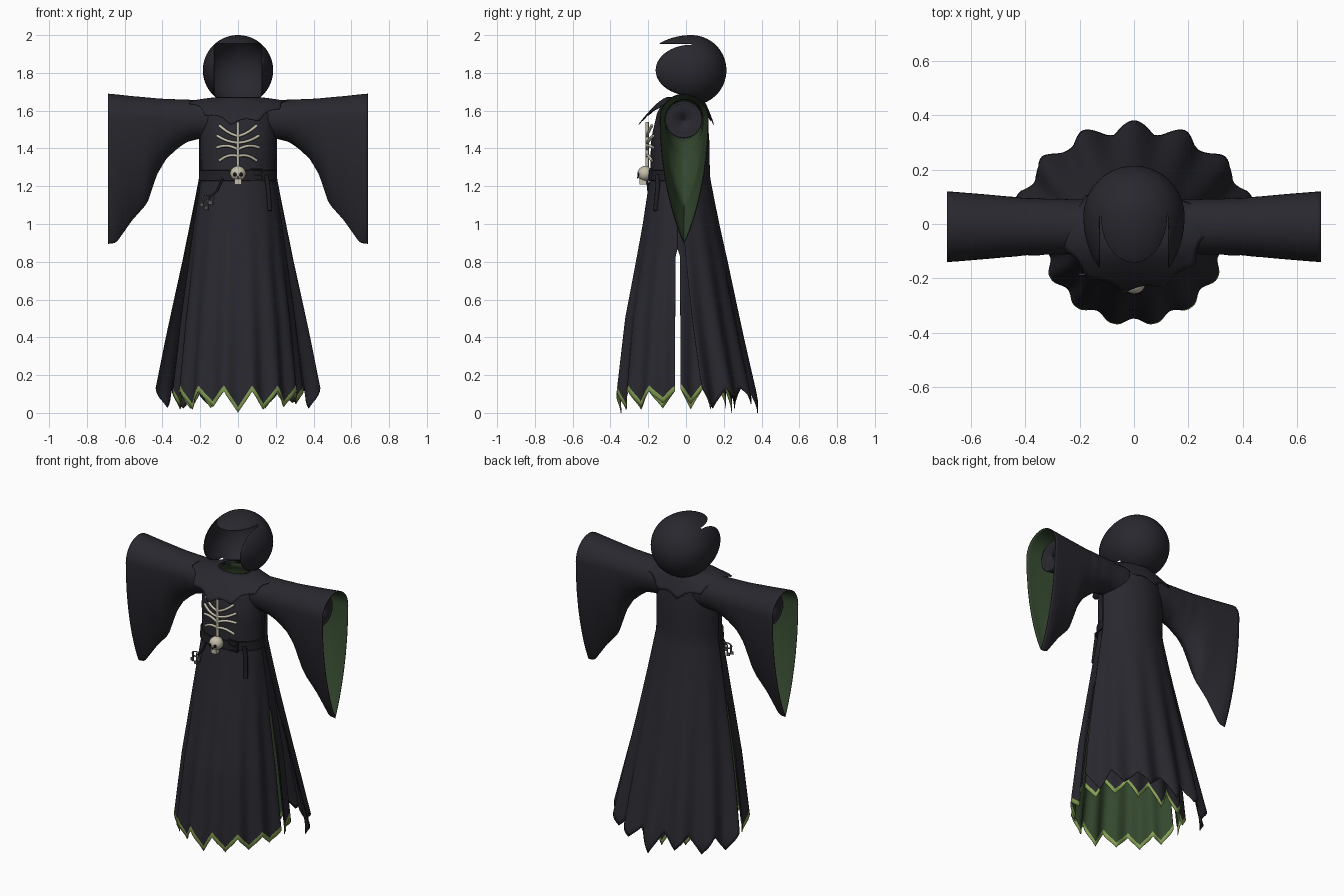
import bpy, bmesh, math, random
from mathutils import Vector

random.seed(4)
if "Cube" in bpy.data.objects:
    bpy.data.objects.remove(bpy.data.objects["Cube"])


def material(name, rgb):
    m = bpy.data.materials.new(name)
    m.use_nodes = True
    m.diffuse_color = (*rgb, 1)
    m.node_tree.nodes["Principled BSDF"].inputs["Base Color"].default_value = (*rgb, 1)
    return m


CLOTH = material("charcoal cloth", (.021, .021, .028))
LINING = material("dark green lining", (.035, .065, .028))
TRIM = material("lime trim", (.24, .36, .09))
LEATHER = material("black leather", (.014, .014, .018))
BONE = material("bone", (.55, .51, .4))
METAL = material("old metal", (.12, .12, .115))
VOID = material("black sockets", (.006, .006, .006))


def interp(keys, v):
    """Linear look-up in rows of (position, value, value, ...)."""
    keys = sorted(keys)
    if v <= keys[0][0]:
        return keys[0][1:]
    for a, b in zip(keys, keys[1:]):
        if v <= b[0]:
            f = (v - a[0]) / (b[0] - a[0])
            return [p + (q - p) * f for p, q in zip(a[1:], b[1:])]
    return keys[-1][1:]


def finish(bm, name, mats, smooth=True):
    me = bpy.data.meshes.new(name)
    bm.to_mesh(me)
    bm.free()
    for m in mats:
        me.materials.append(m)
    if smooth:
        me.shade_smooth()
    ob = bpy.data.objects.new(name, me)
    bpy.context.collection.objects.link(ob)
    return ob


def sheet(name, rows, mats, closed=False, edge_mat=0, thick=.004, mirror=False):
    """Cloth sheet from rows of points, lined on its inner side."""
    bm = bmesh.new()
    vs = [[bm.verts.new(p) for p in row] for row in rows]
    n = len(rows[0])
    for r in range(len(rows) - 1):
        for c in range(n if closed else n - 1):
            d = (c + 1) % n
            f = bm.faces.new((vs[r][c], vs[r + 1][c], vs[r + 1][d], vs[r][d]))
            f.material_index = edge_mat if r == len(rows) - 2 else 0
    ob = finish(bm, name, mats)
    if mirror:
        ob.modifiers.new("other_side", 'MIRROR')
    s = ob.modifiers.new("lining", 'SOLIDIFY')
    s.thickness, s.offset, s.material_offset = thick, -1, 1
    return ob


def tube(name, pts, radius, mat):
    cu = bpy.data.curves.new(name, 'CURVE')
    cu.dimensions, cu.bevel_depth, cu.bevel_resolution = '3D', radius, 2
    cu.use_fill_caps = True
    sp = cu.splines.new('POLY')
    sp.points.add(len(pts) - 1)
    for p, co in zip(sp.points, pts):
        p.co = (*co, 1)
    cu.materials.append(mat)
    ob = bpy.data.objects.new(name, cu)
    bpy.context.collection.objects.link(ob)


def box(name, loc, size, mat):
    bm = bmesh.new()
    bmesh.ops.create_cube(bm, size=1)
    for v in bm.verts:
        v.co = Vector(loc) + v.co * Vector(size)
    return finish(bm, name, [mat], False)


def ball(name, loc, size, mat, seg=24):
    bm = bmesh.new()
    bmesh.ops.create_uvsphere(bm, u_segments=seg, v_segments=seg // 2, radius=1)
    for v in bm.verts:
        v.co = Vector(loc) + v.co * Vector(size)
    return finish(bm, name, [mat])


# Robe sections: height, half width, front depth, back depth
Y0 = -.045
BODY = [(1.665, .11, .06, .10), (1.6, .19, .105, .14), (1.45, .2, .14, .155), (1.25, .195, .145, .16),
        (1, .232, .185, .19), (.5, .295, .275, .25), (.08, .335, .318, .275)]
CLOAK = [(1.655, .12, .08, .12), (1.6, .2, .1, .155), (1.45, .208, .13, .168), (1.25, .206, .14, .172),
         (1, .255, .18, .22), (.8, .295, .2, .262), (.4, .383, .2, .34), (.08, .45, .2, .405)]


def ring_point(keys, a, z, grow=0):
    rx, front, back = interp(keys, z)
    ry = front if math.sin(a) < 0 else back
    return ((rx + grow) * math.cos(a), Y0 + (ry + grow) * math.sin(a), z)


def front_y(x, z):
    rx, front, _ = interp(BODY, z)
    return Y0 - front * math.sqrt(max(0, 1 - (x / rx) ** 2))


def skirt(name, keys, start, opening, top, jags, folds, mats, valley, edge_mat):
    """Half-round robe panel with folds, open sides and a ragged hem."""
    cols = jags * 12
    tips = [random.uniform(.015, .055) for _ in range(jags)]
    tips[jags // 2] = .0
    rows = []
    steps = 40
    for r in range(steps + 2):
        row = []
        for c in range(cols + 1):
            u = c / cols
            j = min(int(u * jags), jags - 1)
            tri = abs(2 * (u * jags - j) - 1)
            hem = tips[j] + (valley - tips[j]) * tri
            z = hem if r == steps + 1 else top + (hem + .03 - top) * r / steps
            d = interp(opening, z)[0]
            a = start + d + (math.pi - 2 * d) * u
            swell = .05 * max(0, (1.15 - z) / 1.1) * math.cos(folds * math.pi * u)
            x, y, z = ring_point(keys, a, z)
            row.append((x * (1 + swell), Y0 + (y - Y0) * (1 + swell), z))
        rows.append(row)
    return sheet(name, rows, mats, edge_mat=edge_mat)


LINED = [CLOTH, LINING, TRIM, TRIM]
skirt("robe_front", BODY, math.pi, [(.84, .045), (.87, 0)], 1.665, 7, 14, LINED, .115, 2)
skirt("robe_back", BODY, 0, [(.84, .06), (.87, 0)], 1.66, 7, 12, LINED, .125, 2)
skirt("back_cloak", CLOAK, 0, [(.1, .33), (1.25, .08)], 1.65, 7, 12, [CLOTH, CLOTH], .13, 0)

# Shoulder mantle with a ragged edge
rows = []
for r in range(9):
    t = r / 8
    row = []
    for c in range(96):
        a = c * math.tau / 96
        s = math.sin(a)
        jag = 1 - .16 * t * abs(math.sin(a * 5.5))
        ry = (.07 + .155 * t * jag) if s < 0 else (.11 + .07 * t * jag)
        row.append(((.1 + .17 * t * jag) * math.cos(a), -.03 + ry * s,
                    1.672 - (.024 + .125 * s * s) * (t * jag) ** 1.4))
    rows.append(row)
sheet("shoulder_mantle", rows, [CLOTH, CLOTH], closed=True)

# Wide drooping sleeves: position, top, bottom, half depth
SLEEVE = [(.1, 1.655, 1.45, .1), (.21, 1.657, 1.45, .1), (.27, 1.658, 1.435, .102), (.32, 1.66, 1.4, .103),
          (.38, 1.662, 1.345, .105), (.43, 1.665, 1.26, .108), (.48, 1.67, 1.11, .113),
          (.56, 1.677, 1.02, .12), (.645, 1.686, .9, .127), (.687, 1.69, .895, .13)]
rows = []
for r in range(37):
    x = .1 + .587 * r / 36
    top, low, h = interp(SLEEVE, x)
    mid = top - h
    power = 1 + .8 * min(1, max(0, (x - .25) / .3))
    pucker = 1 + .015 * math.sin(x * 75) * max(0, 1 - abs(x - .35) / .15)
    row = []
    for c in range(40):
        a = c * math.tau / 40
        s, k = math.sin(a), math.cos(a)
        w = abs(s) if k > 0 else abs(s) ** power
        row.append((x, -.01 + math.copysign(h * w * pucker, s),
                    mid + k * (h if k > 0 else mid - low)))
    rows.append(row)
sheet("sleeves", rows, [CLOTH, LINING], closed=True, mirror=True)

# Narrow inner sleeves with a rolled cuff and a flat closed end
rows = [[(x, -.012 + rad * math.sin(c * math.tau / 24), 1.552 + rad * math.cos(c * math.tau / 24))
         for c in range(24)]
        for x, rad in ((.15, .088), (.56, .092), (.6, .098), (.606, .092), (.6, .086), (.6, .08), (.6, .003))]
sheet("inner_sleeves", rows, [CLOTH, CLOTH], closed=True, mirror=True, thick=.002)

# Hollow hood, deeper at the front, with a tall face opening
bm = bmesh.new()
bmesh.ops.create_uvsphere(bm, u_segments=64, v_segments=40, radius=.186)
for v in bm.verts:
    v.co.y *= 1.4 if v.co.y < 0 else 1
    v.co += Vector((0, .028, 1.814))
for co, no, clear in (((0, 0, 1.645), (0, 0, 1), True), ((0, 0, 1.955), (0, 0, 1), False),
                      ((-.128, 0, 0), (1, 0, 0), False), ((.128, 0, 0), (1, 0, 0), False)):
    bmesh.ops.bisect_plane(bm, geom=bm.verts[:] + bm.edges[:] + bm.faces[:],
                           plane_co=co, plane_no=no, clear_inner=clear)
gone = []
for f in bm.faces:
    p = f.calc_center_median()
    if abs(p.x) < .128 and p.z < 1.955 and p.y < .02:
        gone.append(f)
bmesh.ops.delete(bm, geom=gone, context='FACES')
hood = finish(bm, "hood", [CLOTH])
wall = hood.modifiers.new("wall", 'SOLIDIFY')
wall.thickness, wall.offset = .004, -1

# Belt, buckle and hanging end
rows = [[ring_point(BODY, math.pi - .1 + (math.pi + .2) * c / 48, z, .009) for c in range(49)]
        for z in (1.285, 1.282, 1.233, 1.23)]
sheet("belt", rows, [LEATHER, LEATHER], thick=.008)
by = front_y(.1, 1.25) - .018
for dz in (-.03, 0, .03):
    box("buckle_bar", (.098, by, 1.262 + dz), (.066, .012, .008), LEATHER)
for dx in (-.03, .03):
    box("buckle_side", (.098 + dx, by, 1.262), (.008, .012, .066), LEATHER)
tube("belt_end", [(.15, front_y(.15, 1.25) - .012, 1.26), (.16, front_y(.16, 1.2) - .012, 1.19),
                  (.168, front_y(.168, 1.1) - .01, 1.07)], .012, LEATHER)


# Rib cage
def rib_point(x, z):
    return (x, -.206 + 2.6 * x * x, z)


tube("breastbone", [rib_point(0, 1.29), rib_point(0, 1.54)], .009, BONE)
for i, (inner, outer, reach) in enumerate(((1.465, 1.522, .1), (1.43, 1.468, .112),
                                           (1.395, 1.405, .112), (1.36, 1.335, .1))):
    for side in (-1, 1):
        pts = []
        for k in range(9):
            t = k / 8
            bow = .014 * math.sin(math.pi * t) * (1 if i > 1 else -.6)
            pts.append(rib_point(side * reach * t, inner + (outer - inner) * t + bow))
        tube("rib", pts, .008, BONE)

# Skull clasp
ball("skull", (0, -.217, 1.267), (.042, .04, .04), BONE)
box("skull_jaw", (0, -.227, 1.224), (.036, .036, .03), BONE)
for side in (-1, 1):
    ball("eye_socket", (side * .016, -.252, 1.262), (.011, .006, .011), VOID, 12)
ball("nose_hole", (0, -.256, 1.246), (.004, .004, .006), VOID, 8)

# Key ring on a cord
ky = -.185
tube("key_cord", [(-.08, -.205, 1.24), (-.11, -.2, 1.18), (-.15, ky, 1.14)], .006, LEATHER)
tube("key_ring", [(-.16 + .03 * math.cos(k * math.tau / 20), ky, 1.14 + .016 * math.sin(k * math.tau / 20))
                  for k in range(21)], .004, METAL)
for x, low in ((-.185, 1.09), (-.16, 1.075), (-.138, 1.1)):
    tube("key_shaft", [(x, ky, 1.145), (x, ky, low)], .0045, METAL)
    box("key_bit", (x - .008, ky, low + .012), (.018, .006, .018), METAL)
